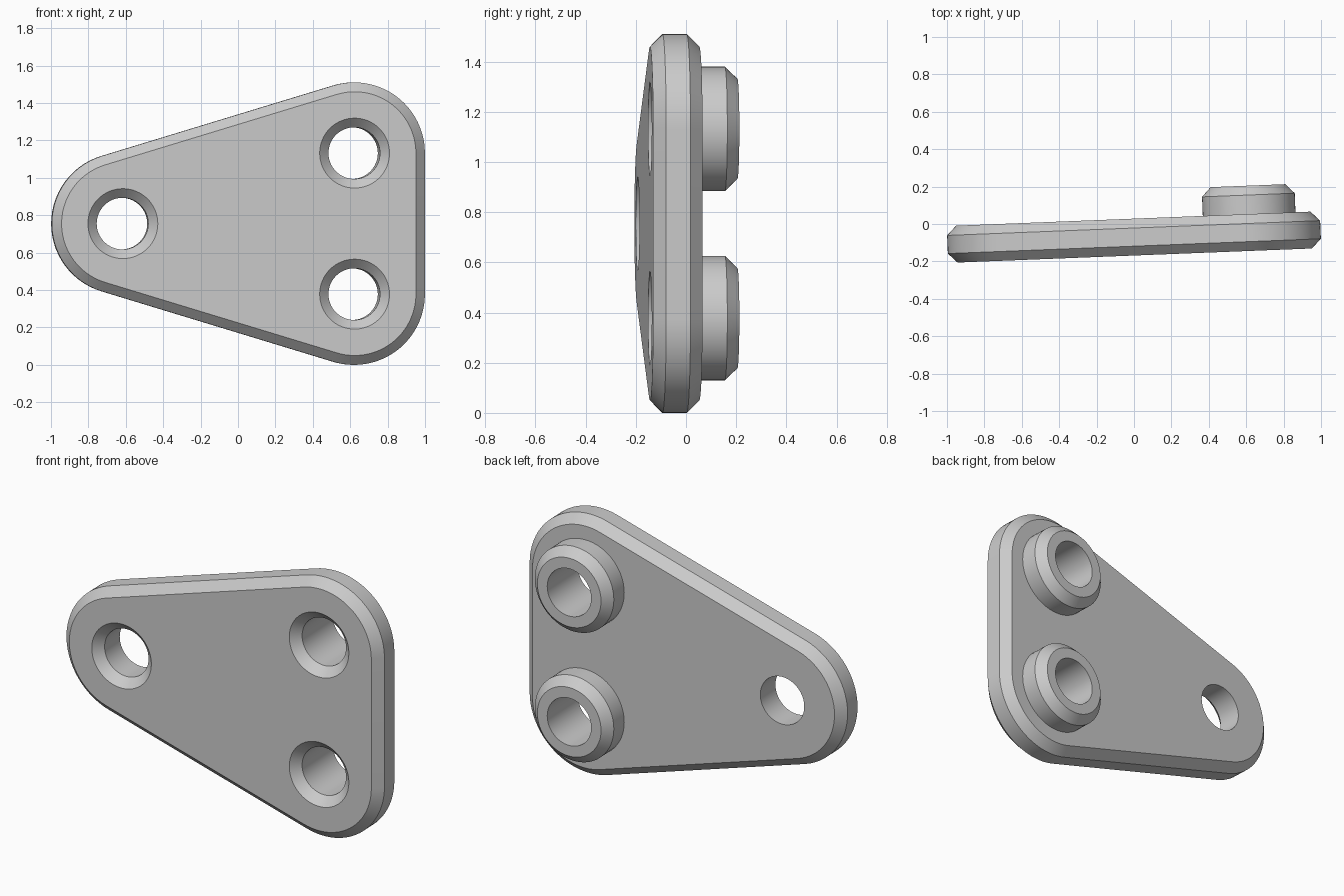
import bpy, bmesh, math
from mathutils import Matrix

if "Cube" in bpy.data.objects:
    bpy.data.objects.remove(bpy.data.objects["Cube"])

TILT = math.radians(2.27)
PLACE = Matrix.Translation((0, -0.07, 0)) @ Matrix.Rotation(TILT, 4, 'Z')
R, HALF, CH = 0.378, 0.0985, 0.05
LEFT, TOP, LOW = (-0.62, 0.755), (0.62, 1.132), (0.62, 0.378)


def loft(name, rings):
    """Skin closed rings of points together, with caps at both ends."""
    bm = bmesh.new()
    loops = [[bm.verts.new(p) for p in ring] for ring in rings]
    n = len(loops[0])
    for a, b in zip(loops, loops[1:]):
        for i in range(n):
            j = (i + 1) % n
            bm.faces.new((a[i], a[j], b[j], b[i]))
    bm.faces.new(loops[0])
    bm.faces.new(loops[-1])
    bmesh.ops.recalc_face_normals(bm, faces=bm.faces)
    me = bpy.data.meshes.new(name)
    bm.to_mesh(me)
    bm.free()
    ob = bpy.data.objects.new(name, me)
    bpy.context.collection.objects.link(ob)
    ob.matrix_world = PLACE
    return ob


def outline(r, y):
    """Rounded triangle: tangent arcs around the three hole centres."""
    slant = math.atan2(TOP[1] - LEFT[1], TOP[0] - LEFT[0])
    up, down = math.pi / 2 + slant, 1.5 * math.pi - slant
    arcs = ((TOP, 0, up), (LEFT, up, down), (LOW, down, 2 * math.pi))
    return [(c[0] + r * math.cos(a0 + (a1 - a0) * i / 28), y,
             c[1] + r * math.sin(a0 + (a1 - a0) * i / 28))
            for c, a0, a1 in arcs for i in range(29)]


def lathe(name, centre, profile, n=64):
    """Round part about the plate normal, from (radius, depth) pairs."""
    return loft(name, [[(centre[0] + r * math.cos(2 * math.pi * i / n), y,
                         centre[1] + r * math.sin(2 * math.pi * i / n))
                        for i in range(n)] for r, y in profile])


def boolean(target, tool, op):
    mod = target.modifiers.new(tool.name, 'BOOLEAN')
    mod.object, mod.operation, mod.solver = tool, op, 'EXACT'
    tool.hide_render = True
    tool.display_type = 'WIRE'


# Chamfered plate
plate = loft("mounting_plate", [outline(R - CH, -HALF), outline(R, -HALF + CH),
                                outline(R, HALF - CH), outline(R - CH, HALF)])

# Chamfered bosses on the back
END = HALF + 0.152
for label, c in (("upper", TOP), ("lower", LOW)):
    boss = lathe(label + "_boss", c, [(0.248, 0), (0.248, END - 0.05), (0.2, END)])
    boolean(plate, boss, 'UNION')

# Countersunk through holes
for label, c in (("left", LEFT), ("upper", TOP), ("lower", LOW)):
    hole = lathe(label + "_hole_cutter", c, [(0.237, -HALF - 0.05), (0.138, -HALF + 0.049),
                                             (0.138, 0.4)])
    boolean(plate, hole, 'DIFFERENCE')

# Apply the booleans and remove the helpers
bpy.context.view_layer.update()
deps = bpy.context.evaluated_depsgraph_get()
result = bpy.data.meshes.new_from_object(plate.evaluated_get(deps))
tools = [m.object for m in plate.modifiers]
plate.modifiers.clear()
plate.data = result
for t in tools:
    bpy.data.objects.remove(t)

# Smooth arcs, crisp chamfers
bpy.context.view_layer.objects.active = plate
plate.select_set(True)
bpy.ops.object.shade_smooth_by_angle(angle=math.radians(25))
